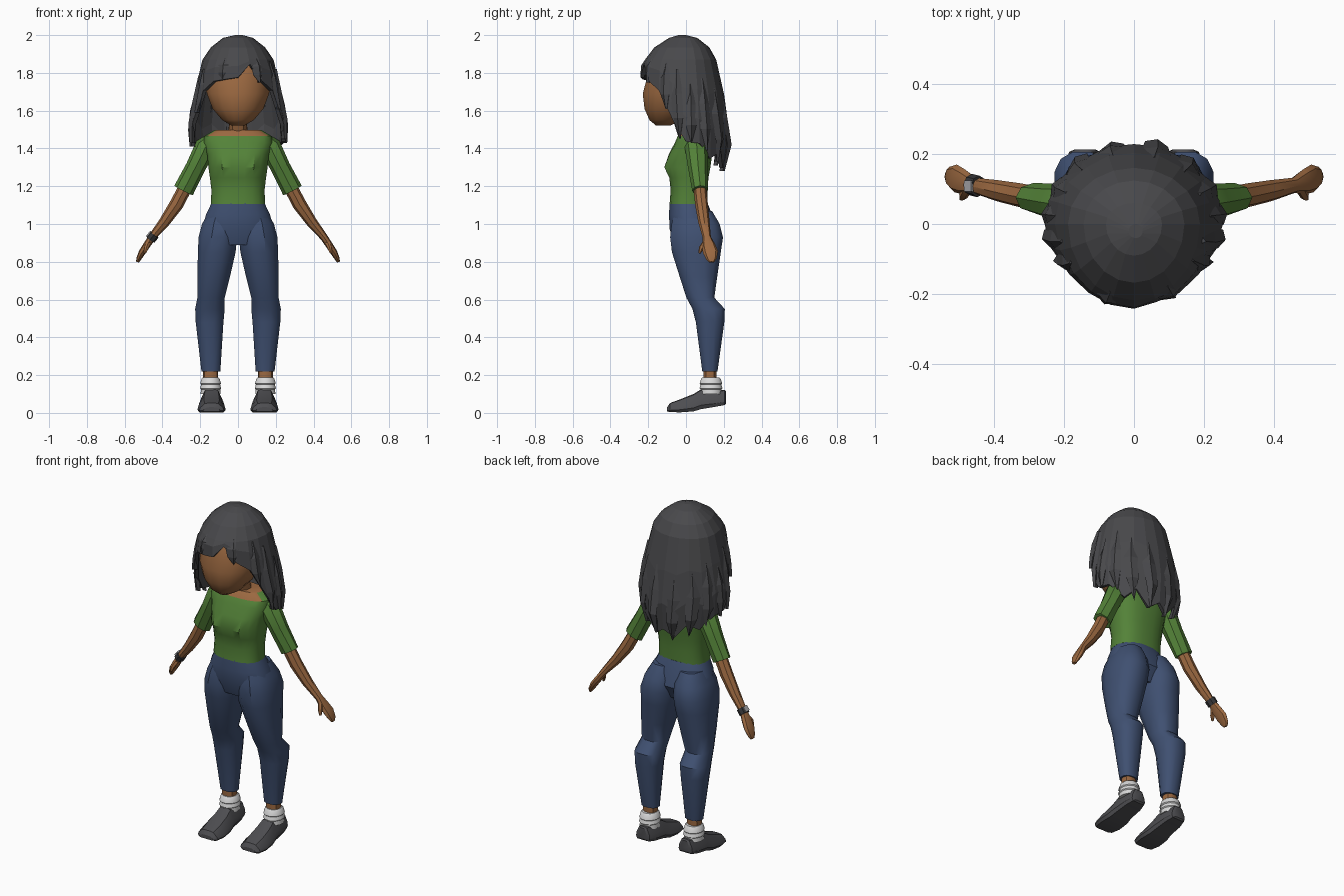
import bpy, bmesh, math
from mathutils import Vector

if "Cube" in bpy.data.objects:
    bpy.data.objects.remove(bpy.data.objects["Cube"])


def mat(name, rgb):
    m = bpy.data.materials.new(name)
    m.diffuse_color = (*rgb, 1)
    m.use_nodes = True
    m.node_tree.nodes["Principled BSDF"].inputs["Base Color"].default_value = m.diffuse_color
    return m


SKIN = mat("brown_skin", (0.33, 0.14, 0.052))
HAIR = mat("charcoal_hair", (0.066, 0.066, 0.071))
GREEN = mat("green_cloth", (0.088, 0.225, 0.04))
NAVY = mat("navy_denim", (0.05, 0.08, 0.165))
WHITE = mat("white_sock", (0.68, 0.68, 0.68))
SHOE = mat("grey_shoe", (0.075, 0.075, 0.082))
BAND = mat("black_band", (0.035, 0.035, 0.038))
SILVER = mat("silver_dial", (0.4, 0.4, 0.42))


def loft(name, rings, mats, angle=35, caps=True, closed=True):
    """Skin a list of equal-length point rings."""
    bm = bmesh.new()
    vs = [[bm.verts.new(p) for p in r] for r in rings]
    n = len(rings[0])
    for a, b in zip(vs, vs[1:]):
        for j in range(n):
            k = (j + 1) % n
            bm.faces.new((a[j], b[j], b[k], a[k]))
    if caps:
        bm.faces.new(vs[0])
        bm.faces.new(vs[-1])
    if closed:
        bmesh.ops.recalc_face_normals(bm, faces=bm.faces)
    me = bpy.data.meshes.new(name)
    bm.to_mesh(me)
    bm.free()
    ob = bpy.data.objects.new(name, me)
    bpy.context.collection.objects.link(ob)
    for m in mats:
        me.materials.append(m)
    if angle:
        bpy.ops.object.select_all(action='DESELECT')
        ob.select_set(True)
        bpy.context.view_layer.objects.active = ob
        bpy.ops.object.shade_smooth_by_angle(angle=math.radians(angle))
    return ob


def spow(v, e):
    return math.copysign(abs(v) ** e, v)


def ring(z, x0, x1, y0, y1, n=12, e=0.85, bust=0):
    """Horizontal rounded section, starting at the front."""
    pts = []
    for j in range(n):
        a = 2 * math.pi * (j + 0.5) / n
        x = (x0 + x1) / 2 + (x1 - x0) / 2 * spow(math.sin(a), e)
        y = (y0 + y1) / 2 - (y1 - y0) / 2 * spow(math.cos(a), e)
        if math.cos(a) > 0:
            y -= bust * math.exp(-((abs(x) - 0.075) / 0.04) ** 2)
        pts.append((x, y, z))
    return pts


def tube(path, n=8):
    """Sections (centre, y half-width, other half-width) along a path."""
    rings = []
    for i, (c, ry, rn) in enumerate(path):
        d = Vector(path[min(i + 1, len(path) - 1)][0]) - Vector(path[max(i - 1, 0)][0])
        d.normalize()
        u = Vector((0, 1, 0)) - d * d.y
        u.normalize()
        v = d.cross(u)
        rings.append([tuple(Vector(c) + u * ry * math.cos(2 * math.pi * j / n)
                            + v * rn * math.sin(2 * math.pi * j / n)) for j in range(n)])
    return rings


def flip(rings, s):
    return [[(x * s, y, z) for x, y, z in r] for r in rings]


# Shirt with a square neckline
shirt = [(1.105, .145, -.088, .113, 0), (1.18, .142, -.082, .115, 0), (1.245, .15, -.085, .12, .012),
         (1.3, .158, -.1, .13, .026), (1.37, .165, -.087, .14, .012), (1.43, .185, -.06, .135, 0),
         (1.465, .18, -.045, .125, 0), (1.497, .125, -.015, .11, 0)]
top = loft("shirt", [ring(z, -h, h, f, b, 20, .8, k) for z, h, f, b, k in shirt], [GREEN, SKIN])
for p in top.data.polygons:
    if p.center.z > 1.47 and p.center.y < 0.07 and abs(p.center.x) < 0.13:
        p.material_index = 1

# Neck and head
loft("neck", tube([((0, .05, 1.45), .055, .06), ((0, .02, 1.53), .05, .048),
                   ((0, -.02, 1.62), .05, .048)], 10), [SKIN])
head = [(1.522, .035, -.16, -.08), (1.55, .085, -.195, -.02), (1.61, .137, -.222, .05),
        (1.69, .168, -.232, .1), (1.78, .176, -.208, .13), (1.87, .15, -.185, .12), (1.94, .07, -.1, .05)]
loft("head", [ring(z, -h, h, f, b, 16, .95) for z, h, f, b in head], [SKIN], 50)

# Hair shell: the hem height changes around the head
shape = [(1.985, .08, -.09, .06), (1.93, .15, -.175, .13), (1.84, .207, -.238, .175), (1.7, .228, -.245, .2),
         (1.55, .257, -.2, .22), (1.42, .25, -.14, .238), (1.28, .19, -.1, .2)]
hem = [1.78, 1.77, 1.76, 1.71, 1.53, 1.44, 1.43, 1.35, 1.39, 1.3, 1.34]


def hair_point(a, z, grow=0.0):
    z = min(max(z, 1.28), 1.985)
    for p, q in zip(shape, shape[1:]):
        if z >= q[0]:
            t = (p[0] - z) / (p[0] - q[0])
            h, f, b = (p[i] + (q[i] - p[i]) * t + (grow, -grow, grow)[i - 1] for i in (1, 2, 3))
            break
    c = math.cos(a)
    return (h * math.sin(a), f * c if c > 0 else -b * c, z)


N = 20
angles = [2 * math.pi * j / N for j in range(N)]
ends = [1.85 if j == 1 else hem[min(j, N - j)] for j in range(N)]
rows = [[(0.005 + .02 * math.sin(a), -.02 - .02 * math.cos(a), 2.0) for a in angles]]
rows += [[hair_point(a, z) for a in angles] for z in (1.985, 1.935)]
for t in (0, .35, .7, 1):
    rows.append([hair_point(a, max(e, 1.87) + (e - max(e, 1.87)) * t - (t * .004)) for a, e in zip(angles, ends)])
hair = loft("hair", rows, [HAIR], 0, caps=False, closed=False)
sol = hair.modifiers.new("thickness", 'SOLIDIFY')
sol.thickness = 0.02
sol.offset = -1
loft("hair_crown", [rows[0], [(x, y, z - .012) for x, y, z in rows[0]]], [HAIR], 0)


# Pointed locks laid over the hair
def lock(name, deg, z0, z1, width, grow):
    rings = []
    for t, w in ((0, .25), (.35, 1), (.7, .8), (1, .05)):
        z = z0 + (z1 - z0) * t
        a, g = math.radians(deg), grow * min(1, t * 2)
        k = width * w
        rings.append([hair_point(a - k, z, g - .012), hair_point(a, z, g),
                      hair_point(a + k, z, g - .012), hair_point(a, z, g - .03)])
    loft(name, rings, [HAIR], 0)


for s, side in ((1, "left"), (-1, "right")):
    for i, (d, z0, z1, w) in enumerate([(62, 1.84, 1.6, .13), (78, 1.8, 1.44, .16), (97, 1.72, 1.42, .16),
                                        (118, 1.75, 1.38, .17), (140, 1.7, 1.32, .17), (165, 1.68, 1.29, .17)]):
        lock(f"{side}_hair_lock_{i + 1}", s * d, z0 + .02 * s, z1 + .01 * s, w, .012)
lock("left_fringe_lock", 32, 1.88, 1.75, .2, .006)
lock("right_fringe_lock", -22, 1.88, 1.77, .25, .006)

# Trousers: hips, then legs
hips = [(1.112, .142, -.088, .115), (1.05, .172, -.092, .14), (.97, .195, -.088, .16), (.89, .15, -.06, .12)]
loft("trouser_hips", [ring(z, -h, h, f, b, 16) for z, h, f, b in hips], [NAVY])
leg = [(1.07, .02, .155, -.06, .14), (1.0, .004, .193, -.08, .182), (.93, .002, .212, -.088, .2),
       (.85, .01, .215, -.078, .188), (.72, .04, .218, -.036, .168), (.61, .068, .217, .0, .152),
       (.55, .068, .229, .032, .208), (.48, .075, .226, .05, .205), (.22, .092, .195, .085, .168)]

# Sock, ankle and shoe sections
sock = [(.1, .055, .06), (.125, .053, .058), (.13, .058, .063), (.15, .052, .057), (.155, .057, .062),
        (.18, .05, .054), (.188, .042, .046)]
shoe = [(-.1, .045, .008, .03), (-.085, .065, .004, .052), (-.03, .075, .003, .072), (.04, .07, .008, .1),
        (.08, .062, .02, .125), (.16, .058, .033, .118), (.205, .045, .042, .122), (.212, .03, .05, .115)]


def shoe_ring(y, h, zb, zt):
    # flat sole with sides leaning in to a narrower top
    return [(.14 + h * k, y, zb + (zt - zb) * t) for k, t in
            ((-.85, 0), (.85, 0), (1, .2), (.92, .5), (.55, .95), (.25, 1), (-.25, 1), (-.55, .95), (-.92, .5), (-1, .2))]


for s, side in ((1, "left"), (-1, "right")):
    loft(side + "_trouser_leg", flip([ring(*r, n=12) for r in leg], s), [NAVY])
    loft(side + "_ankle", flip([ring(z, .106, .184, .092, .162, 10) for z in (.12, .25)], s), [SKIN])
    loft(side + "_sock", flip([ring(z, .145 - a, .145 + a, .132 - b, .132 + b, 12, 1) for z, a, b in sock], s), [WHITE])
    loft(side + "_shoe", flip([shoe_ring(*r) for r in shoe], s), [SHOE], 30)

    # Arm: sleeve, forearm with hand, thumb
    loft(side + "_sleeve", flip(tube([((.13, .055, 1.455), .045, .035), ((.17, .055, 1.41), .062, .058),
                                      ((.225, .063, 1.3), .052, .052), ((.288, .075, 1.178), .042, .055)]), s), [GREEN])
    loft(side + "_forearm_and_hand", flip(tube([
        ((.27, .072, 1.21), .034, .036), ((.325, .082, 1.105), .034, .037), ((.39, .095, 1.01), .03, .029),
        ((.455, .11, .93), .022, .02), ((.485, .12, .885), .036, .019), ((.508, .13, .85), .04, .018),
        ((.526, .135, .815), .028, .013), ((.532, .135, .798), .014, .008)]), s), [SKIN])
    loft(side + "_thumb", flip(tube([((.475, .1, .9), .014, .015), ((.486, .08, .872), .013, .013),
                                     ((.492, .072, .845), .006, .006)], 6), s), [SKIN])

# Wristband and its dial
loft("wristband", flip(tube([((.443, .107, .945), .031, .028), ((.464, .112, .919), .031, .028)]), -1), [BAND])
loft("wristband_dial", flip([[(.468 + dx + o, .108 + dy, .946 + dz + o) for dx, dy, dz in
                             ((-.01, -.016, .012), (.01, -.016, -.012), (.01, .016, -.012), (-.01, .016, .012))]
                            for o in (.0, .006)], -1), [SILVER], 0)
